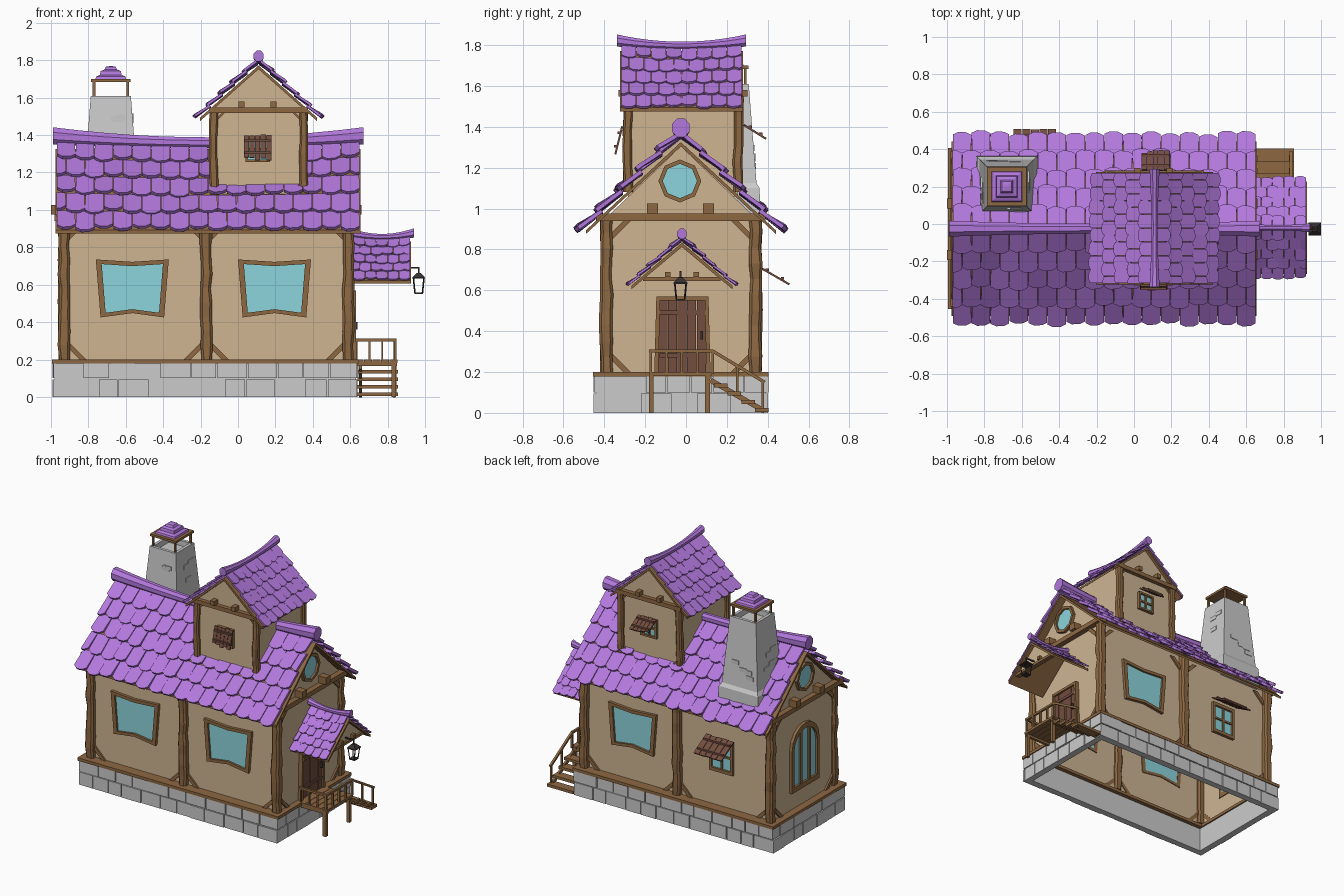
import bpy, bmesh, random
from math import sin, cos, pi, radians
from mathutils import Vector as V, Matrix as M

if "Cube" in bpy.data.objects:
    bpy.data.objects.remove(bpy.data.objects["Cube"])
random.seed(4)
J = random.uniform

def mat(name, *c):
    m = bpy.data.materials.new(name)
    m.diffuse_color = (*c, 1)
    m.use_nodes = True
    m.node_tree.nodes["Principled BSDF"].inputs["Base Color"].default_value = m.diffuse_color
    return m

PURPLE = mat("roof_purple", .45, .19, .72)
WOOD = mat("wood", .27, .14, .055)
DOOR = mat("red_wood", .17, .075, .05)
WALL = mat("plaster", .62, .46, .29)
GLASS = mat("glass", .26, .66, .72)
DARK = mat("iron", .04, .03, .03)
new = bmesh.new

def done(b, name, m=None):
    bmesh.ops.recalc_face_normals(b, faces=b.faces)
    me = bpy.data.meshes.new(name)
    b.to_mesh(me)
    b.free()
    if m: me.materials.append(m)
    bpy.context.collection.objects.link(bpy.data.objects.new(name, me))

def box(b, p, q):
    p, q = V(p), V(q)
    s = q - p
    bmesh.ops.create_cube(b, size=1, matrix=M.Translation((p + q) / 2) @ M.Diagonal((abs(s.x), abs(s.y), abs(s.z), 1)))

def bar(b, p, q, w, h=None):
    p, q = V(p), V(q)
    d = q - p
    R = d.to_track_quat('Z', 'Y').to_matrix().to_4x4()
    bmesh.ops.create_cube(b, size=1, matrix=M.Translation((p + q) / 2) @ R @ M.Diagonal((w, h or w, d.length, 1)))

def loft(b, rings, caps=True):
    rs = [[b.verts.new(p) for p in r] for r in rings]
    n = len(rs[0])
    for r, s in zip(rs, rs[1:]):
        for i in range(n):
            b.faces.new((r[i], r[(i + 1) % n], s[(i + 1) % n], s[i]))
    if caps:
        b.faces.new(rs[0]); b.faces.new(rs[-1])
    return rs

def prism(b, pts, f, d0, d1):
    loft(b, [[f(u, v, d) for u, v in pts] for d in (d0, d1)])

def frame(b, out, inn, f, d0, d1):
    r = loft(b, [[f(u, v, d) for u, v in p] for p, d in ((out, d0), (out, d1), (inn, d1), (inn, d0))], False)
    n = len(out)
    for i in range(n):
        b.faces.new((r[3][i], r[3][(i + 1) % n], r[0][(i + 1) % n], r[0][i]))

def post(b, x, y, z0, z1, w):
    rings = []
    n = max(4, int((z1 - z0) / .07))
    for i in range(n + 1):
        h, c = w / 2 * J(.88, 1.08), w * .2
        dx, dy = J(-.004, .004), J(-.004, .004)
        k = h - c
        rings.append([(x + dx + a, y + dy + e, z0 + (z1 - z0) * i / n) for a, e in
                      ((h, -k), (h, k), (k, h), (-k, h), (-h, k), (-h, -k), (-k, -h), (k, -h))])
    loft(b, rings)

def squares(cx, cy, hz):
    return [[(cx + a * h, cy + e * h, z) for a, e in ((1, 1), (-1, 1), (-1, -1), (1, -1))] for h, z in hz]

# wall planes: (along wall, height, outward distance)
front = lambda u, v, d: (u, -.38 - d, v)
back = lambda u, v, d: (u, .33 + d, v)
right = lambda u, v, d: (.6 + d, u, v)
left = lambda u, v, d: (-.94 - d, u, v)
tfront = lambda u, v, d: (u, -.285 - d, v)
tback = lambda u, v, d: (u, .255 + d, v)

# stone foundation, hollow below
b = new()
rect = [(-.98, -.44), (.63, -.44), (.63, .39), (-.98, .39)]
inner = [(-.94, -.4), (.59, -.4), (.59, .35), (-.94, .35)]
flat = lambda u, v, d: (u, v, d)
frame(b, rect, inner, flat, 0, .18)
for f, a, e in ((lambda u, v, d: (u, -.44 - d, v), -.99, .64), (lambda u, v, d: (u, .39 + d, v), -.99, .64),
                (lambda u, v, d: (.63 + d, u, v), -.45, .40), (lambda u, v, d: (-.98 - d, u, v), -.45, .40)):
    for z0, z1 in ((0, .094), (.1, .18)):
        u = a
        while u < e - .01:
            w = J(.1, .17)
            w = e - u if e - u - w < .07 else w
            box(b, f(u + .003, z0, -.005), f(u + w - .003, z1, J(.006, .013)))
            u += w
done(b, "foundation")
b = new()
frame(b, [(-.995, -.455), (.645, -.455), (.645, .405), (-.995, .405)], [(-.93, -.37), (.59, -.37), (.59, .32), (-.93, .32)], flat, .178, .2)
done(b, "sill_trim", WOOD)

# plaster walls: open-bottomed gabled shells
def shell(name, pts, f, d0, d1):
    b = new()
    r = loft(b, [[f(u, v, d) for u, v in pts] for d in (d0, d1)])
    bmesh.ops.delete(b, geom=[fc for fc in b.faces if r[0][0] in fc.verts and r[1][0] in fc.verts and r[0][-1] in fc.verts], context='FACES_ONLY')
    done(b, name, WALL)
shell("house_walls", [(-.38, .19), (-.38, .965), (-.025, 1.305), (.33, .965), (.33, .19)], lambda u, v, d: (d, u, v), -.94, .6)
shell("tower_walls", [(-.13, 1.06), (-.13, 1.54), (.11, 1.755), (.35, 1.54), (.35, 1.06)], lambda u, v, d: (u, d, v), -.285, .255)
b = new()
prism(b, [(-.21, .66), (-.02, .815), (.17, .66)], lambda u, v, d: (d, u, v), .885, .895)
done(b, "porch_gable", WALL)

# posts, beams, corner braces
b = new()
for y in (-.39, .34):
    for x in (-.93, -.17, .59):
        post(b, x, y, .2, .96, .062)
for y in (-.285, .255):
    for x in (-.13, .35):
        post(b, x, y, 1.08, 1.53, .045)
done(b, "posts", WOOD)
b = new()
for f in (left, right):
    box(b, f(-.44, .94, -.02), f(.39, .975, .04))
    for u in (-.165, .11):
        box(b, f(u - .027, .975, -.02), f(u + .027, 1.025, .06))
for f in (tfront, tback):
    box(b, f(-.155, 1.518, -.02), f(.375, 1.548, .03))
    for u in (.02, .19):
        box(b, f(u - .016, 1.548, -.02), f(u + .016, 1.58, .045))
box(b, (.875, -.21, .645), (.91, .17, .665))
for y in (-.09, .05):
    box(b, (.875, y - .013, .665), (.92, y + .013, .69))
done(b, "beams", WOOD)
b = new()
def braces(f, u0, u1, z0, z1, k):
    for u, s in ((u0, 1), (u1, -1)):
        for z, t in ((z0, 1), (z1, -1)):
            prism(b, [(u, z + t * k), (u + s * k, z), (u + s * k * .6, z), (u, z + t * k * .6)], f, -.005, .012)
for f in (front, back):
    braces(f, -.9, -.2, .2, .93, .09)
    braces(f, -.14, .56, .2, .93, .09)
for f in (left, right):
    braces(f, -.36, .31, .2, .94, .09)
for f in (tfront, tback):
    braces(f, -.11, .33, 1.1, 1.52, .04)
done(b, "corner_braces", WOOD)

# tiled roofs with sagging ridge caps
def roof(name, O, a, o, L, run, drop, rows, cols, sag, r):
    O, a, o = V(O), V(a), V(o)
    Z = V((0, 0, 1))
    b = new()
    S = (run * run + drop * drop) ** .5
    for s in (-1, 1):
        down = (o * s * run - Z * drop) / S
        n = (o * s * drop + Z * run) / S
        w, step = L / cols, S / rows
        for i in range(rows):
            for c in range(cols + i % 2):
                u0, j, hj = (c - i % 2 / 2) * w - L / 2, J(-.08, .06), J(0, .15) * step
                rings = []
                for th in (0, .13 * step + .002):
                    ring = []
                    for pu, pv in ((.02, -.1), (.98, -.1), (.99, .88), (.72, 1.02), (.3, 1.04), (.01, .9)):
                        u = min(max(u0 + pu * w, -L / 2), L / 2)
                        v = (i + pv + (j if pv > 0 else 0)) * step
                        v = max(v, 0)
                        h = th + (.003 if pv < 0 else .11 * step + hj)
                        ring.append(O + a * u + down * v + n * h + Z * sag * (2 * u / L) ** 2 * (1 - v / S))
                    rings.append(ring)
                loft(b, rings)
    done(b, name + "_tiles", PURPLE)
    b = new()
    k = .96
    pts = [(-run * k, -drop * k), (0, 0), (run * k, -drop * k), (run * k, -drop * k - .018), (0, -.02), (-run * k, -drop * k - .018)]
    prism(b, pts, lambda u, v, d: O + o * u + Z * v + a * d, -L / 2 - .006, L / 2 + .006)
    done(b, name + "_boards", WOOD)
    b = new()
    rings = []
    for i in range(13):
        t = i / 6 - 1
        q = r * (.62 + .38 * t * t)
        cen = O + a * t * (L / 2 + .02) + Z * (.45 * r + .012 + sag * 1.2 * t * t)
        rings.append([cen + o * q * cos(pi / 4 * m + pi / 8) * .92 + Z * q * sin(pi / 4 * m + pi / 8) for m in range(8)])
    loft(b, rings)
    done(b, name + "_ridge_cap", PURPLE)
X, Y = (1, 0, 0), (0, 1, 0)
roof("main_roof", (-.16, -.025, 1.325), X, Y, 1.62, .485, .45, 5, 16, .03, .05)
roof("tower_roof", (.11, -.022, 1.772), Y, X, .59, .325, .29, 5, 8, .02, .032)
roof("porch_roof", (.77, -.02, .832), X, Y, .3, .257, .217, 5, 5, .017, .027)

# windows
def window(name, f, cx, cz, pts, k, bars=()):
    out = [(cx + u, cz + v) for u, v in pts]
    inn = [(cx + u * k, cz + v * k) for u, v in pts]
    b = new()
    frame(b, out, inn, f, -.006, .022)
    for (u, v), (p, q), w in bars:
        bar(b, f(cx + u, cz + v, .01), f(cx + p, cz + q, .01), w)
    done(b, name + "_frame", WOOD)
    b = new()
    prism(b, inn, f, -.003, .007)
    done(b, name + "_glass", GLASS)
wonky = [(-.195, .155), (0, .142), (.195, .155), (.17, -.155), (0, -.132), (-.17, -.155)]
for n, f, x in (("front_left", front, -.565), ("front_right", front, .195), ("back", back, .195)):
    window(n + "_window", f, x, .58, wonky, .84)
octo = [(.105 * cos(i * pi / 4), .105 * sin(i * pi / 4)) for i in range(8)]
window("right_gable_window", right, -.03, 1.135, octo, .8)
window("left_gable_window", left, -.03, 1.135, octo, .8)
arch = [(-.16, -.23)] + [(-.16 * cos(i * pi / 8), .08 + .16 * sin(i * pi / 8)) for i in range(9)] + [(.16, -.23)]
window("arched_window", left, -.025, .56, arch, .84, [((u, -.22), (u, .2), .022) for u in (-.05, .05)])

def shuttered(name, f, cx, cz, w, h, sw, L, ang, hinge):
    r = [(-w, -h), (w, -h), (w, h), (-w, h)]
    window(name, f, cx, cz, r, .8, [((0, -h * .9), (0, h * .9), .014), ((-w * .9, 0), (w * .9, 0), .014)])
    b = new()
    ca, sa, pw = cos(radians(ang)), sin(radians(ang)), sw / 5
    at = lambda u, t, e=0: f(u, hinge - t * ca + e * sa, .027 + t * sa + e * ca)
    for i in range(5):
        u = cx + (i - 2) * pw
        bar(b, at(u, J(0, .008)), at(u, L + J(-.012, .006)), pw * .93, .01)
    for t in (.25, .75):
        bar(b, at(cx - sw * .46, L * t, .008), at(cx + sw * .46, L * t, .008), .015, .012)
    done(b, name + "_shutter", DOOR)
shuttered("back_small_window", back, -.53, .575, .095, .12, .23, .17, 60, .715)
shuttered("tower_front_window", tfront, .105, 1.325, .066, .068, .15, .135, 14, 1.402)
shuttered("tower_back_window", tback, .115, 1.325, .066, .068, .15, .125, 58, 1.41)

# door
b = new()
frame(b, [(-.155, .2), (-.145, .57), (.11, .57), (.12, .2)], [(-.135, .2), (-.127, .55), (.092, .55), (.1, .2)], right, -.005, .03)
done(b, "door_frame", WOOD)
b = new()
for i in range(5):
    box(b, right(-.135 + i * .047, .2, -.003), right(-.091 + i * .047, .552, J(.012, .02)))
for z in (.27, .48):
    box(b, right(-.13, z, .01), right(.095, z + .02, .025))
done(b, "door", DOOR)
b = new()
box(b, right(.07, .36, .01), right(.082, .4, .04))
done(b, "door_handle", DARK)

# porch deck, stairs and railing
b = new()
for i in range(5):
    box(b, (.63 + i * .045, -.18, .182), (.672 + i * .045, .125, .2))
box(b, (.63, -.18, .165), (.85, -.16, .185)); box(b, (.63, .1, .165), (.85, .12, .185))
for y in (-.17, .105):
    box(b, (.82, y - .012, 0), (.845, y + .012, .19))
for i in range(4):
    y, z = .17 + i * .067, .135 - i * .04
    box(b, (.64, y - .033, z - .011), (.855, y + .033, z + .009))
for x in (.655, .835):
    bar(b, (x, .12, .16), (x, .385, .008), .015, .025)
done(b, "deck_and_stairs", WOOD)
b = new()
bar(b, (.625, -.172, .303), (.848, -.172, .303), .016)
bar(b, (.84, -.18, .303), (.84, .135, .303), .016)
bar(b, (.84, .13, .303), (.84, .385, .15), .016)
for x in (.635, .703, .771):
    box(b, (x - .005, -.177, .2), (x + .005, -.167, .3))
for y, z0, z1 in [(-.172 + i * .0755, .19, .3) for i in range(5)] + [(.25, .09, .23), (.375, .015, .155)]:
    box(b, (.833, y - .006, z0), (.847, y + .006, z1))
done(b, "railing", WOOD)

# chimney
cx, cy = -.68, .2
b = new()
loft(b, squares(cx, cy, [(.165, .95), (.16, 1.1), (.145, 1.125), (.107, 1.61), (.085, 1.61), (.085, 1.57)]))
for i in range(14):
    z = J(1.14, 1.54)
    h = .145 - (z - 1.125) * .0784
    M4 = M.Translation((cx, cy, z)) @ M.Rotation(pi / 2 * (i % 4), 4, 'Z') @ M.Translation((J(-.6, .6) * h, h - .008, 0))
    bmesh.ops.create_cube(b, size=1, matrix=M4 @ M.Diagonal((.06, .025, .03, 1)))
done(b, "chimney")
b = new()
for x in (-.09, .09):
    for y in (-.09, .09):
        box(b, (cx + x - .007, cy + y - .007, 1.6), (cx + x + .007, cy + y + .007, 1.69))
loft(b, squares(cx, cy, [(.105, 1.683), (.105, 1.7)]))
done(b, "chimney_cap_frame", WOOD)
b = new()
loft(b, squares(cx, cy, [(.082, 1.7), (.078, 1.713), (.058, 1.722), (.054, 1.742), (.034, 1.75), (.026, 1.765), (.01, 1.768)]))
done(b, "chimney_cap", PURPLE)

# hanging lantern
b = new()
lx, ly = .966, -.027
bar(b, (.89, ly, .69), (lx, ly, .69), .009)
bar(b, (lx, ly, .695), (lx, ly, .655), .008)
loft(b, squares(lx, ly, [(.034, .632), (.034, .638), (.012, .662)]))
loft(b, squares(lx, ly, [(.023, .55), (.023, .558)]))
for x in (-1, 1):
    for y in (-1, 1):
        bar(b, (lx + x * .02, ly + y * .02, .555), (lx + x * .028, ly + y * .028, .635), .006)
done(b, "lantern", DARK)
